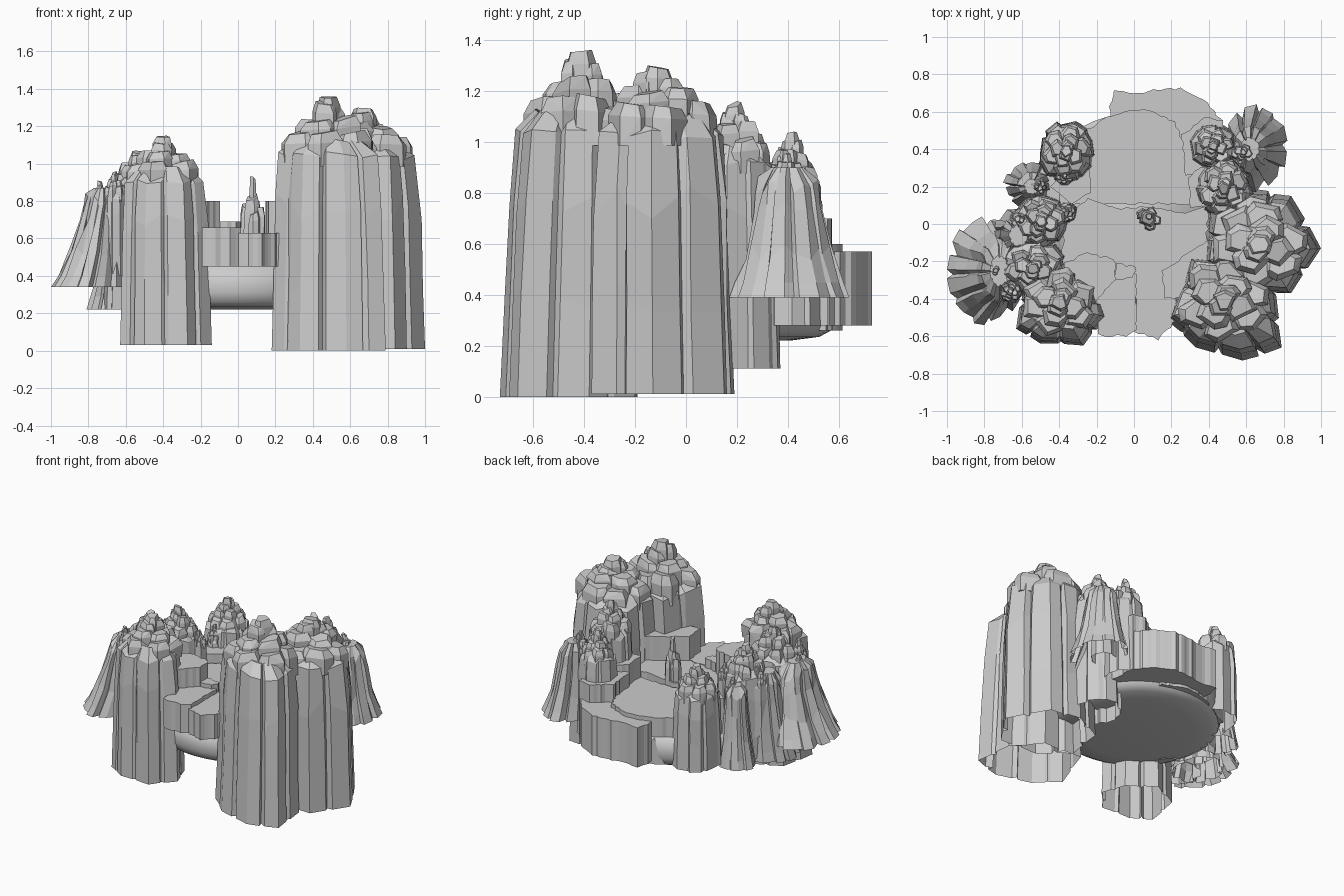
import bpy, bmesh, math, random
from mathutils import Vector

if "Cube" in bpy.data.objects:
    bpy.data.objects.remove(bpy.data.objects["Cube"])

random.seed(8)
U = random.uniform


def finish(bm, name, smooth=False):
    bmesh.ops.recalc_face_normals(bm, faces=bm.faces)
    me = bpy.data.meshes.new(name)
    bm.to_mesh(me)
    bm.free()
    ob = bpy.data.objects.new(name, me)
    bpy.context.collection.objects.link(ob)
    for p in me.polygons:
        p.use_smooth = smooth
    return ob


def slabs(n, depth):
    """Outline of n broad panels split by narrow cracks, filling -1..1."""
    pts, step, a0 = [], 2 * math.pi / n, U(0, 6)
    for i in range(n):
        a, r = a0 + step * (i + U(-.2, .2)), U(.88, 1)
        for da, rr in ((0, r - depth * U(.3, 1)), (step * .12, r), (step * .65, r * U(.95, 1.03))):
            pts.append((rr * math.cos(a + da), rr * math.sin(a + da)))
    xs, ys = zip(*pts)
    f = lambda v, s: 2 * (v - min(s)) / (max(s) - min(s)) - 1
    return [(f(x, xs), f(y, ys)) for x, y in pts]


def panels(corners, box):
    """Same panel-and-crack rhythm along a given footprint, in box units."""
    x0, x1, y0, y1 = box
    c = [Vector((2 * (x - x0) / (x1 - x0) - 1, 2 * (y - y0) / (y1 - y0) - 1)) for x, y in corners]
    pts = []
    for a, b in zip(c, c[1:] + c[:1]):
        pts += [a, a.lerp(b, .4) * U(.96, 1.02), a.lerp(b, .47) * U(.87, .95), a.lerp(b, .56) * U(.98, 1.03)]
    return [tuple(p) for p in pts]


def loft(bm, rings, top=True, bottom=False):
    loops = [[bm.verts.new(p) for p in ring] for ring in rings]
    n = len(loops[0])
    for lo, hi in zip(loops, loops[1:]):
        for i in range(n):
            j = (i + 1) % n
            bm.faces.new((lo[i], lo[j], hi[j], hi[i]))
    if top:
        bm.faces.new(loops[-1])
    if bottom:
        bm.faces.new(loops[0][::-1])


def boulder(bm, x, y, rx, ry, z0, z1):
    """Chipped stone: convex hull of a rough prism with a flat tilted cap."""
    a0, tilt, ta = U(0, 6), (z1 - z0) * U(.05, .22), U(0, 6)
    n, vs = random.choice((5, 6)), []
    angs = [a0 + 2 * math.pi * (i + U(-.25, .25)) / n for i in range(n)]
    for t, s in ((0, 1), (.7, 1.0), (1, .7)):
        for a in angs:
            k = s * U(.9, 1.05)
            z = z0 + (z1 - z0) * t - tilt * t * (.5 + .5 * math.cos(a - ta))
            vs.append(bm.verts.new((x + rx * k * math.cos(a), y + ry * k * math.sin(a), z)))
    res = bmesh.ops.convex_hull(bm, input=vs)
    junk = set(res['geom_interior']) | set(res['geom_unused'])
    bmesh.ops.delete(bm, geom=[v for v in junk if isinstance(v, bmesh.types.BMVert)], context='VERTS')


def pillar(name, box, z0, shoulder, peak, n=7, top=None, foot=None):
    """Tall cracked column (open below) with a crown of stacked stones."""
    x0, x1, y0, y1 = box
    cx, cy, rx, ry = (x0 + x1) / 2, (y0 + y1) / 2, (x1 - x0) / 2, (y1 - y0) / 2
    tx, ty = top or (cx, cy)
    o = panels(foot, box) if foot else slabs(n, .14)
    bm = bmesh.new()
    h, rise = shoulder - z0, peak - shoulder
    rings = []
    for t, s, jit in ((0, 1, 0), (.35, .98, .03), (.7, .96, .05), (.96, .88, .05), (1.03, .62, .08)):
        rings.append([(cx + (tx - cx) * t * .5 + px * rx * s * (1 - jit * U(0, 1)),
                       cy + (ty - cy) * t * .5 + py * ry * s * (1 - jit * U(0, 1)),
                       z0 + h * (t + (U(-.07, .06) if .3 < t < .8 else 0)) - U(0, .04) * (t > .9))
                      for px, py in o])
    loft(bm, rings)
    # tiers: count, distance from centre, stone size, foot and top of stones
    for count, dist, size, low, head in ((6, .5, .36, -.5, .3), (4, .3, .32, -.1, .6),
                                         (2, .14, .24, .2, .86), (1, .0, .24, .3, 1)):
        for k in range(count):
            a = dist * 9 + k * 2 * math.pi / count + U(-.2, .2)
            boulder(bm, tx + dist * rx * math.cos(a), ty + dist * ry * math.sin(a), size * rx, size * ry,
                    shoulder + low * rise, shoulder + rise * (head + U(-.1, .06) * (count > 1)))
    return finish(bm, name)


def skirt(name, box, z0, z1, top, rtop, n=9):
    """Flared, ribbed scree slope, open below."""
    x0, x1, y0, y1 = box
    cx, cy, rx, ry = (x0 + x1) / 2, (y0 + y1) / 2, (x1 - x0) / 2, (y1 - y0) / 2
    o = slabs(n, .2)
    bm = bmesh.new()
    rings = []
    for t, w in ((0, 0), (.12, .2), (.45, .55), (.8, .85), (1, 1)):
        rings.append([(cx + (top[0] - cx) * w + px * (rx + (rtop[0] - rx) * w) * (1 - .12 * w * U(0, 1)),
                       cy + (top[1] - cy) * w + py * (ry + (rtop[1] - ry) * w) * (1 - .12 * w * U(0, 1)),
                       z0 + (z1 - z0) * t - .08 * U(0, 1) * (t > .3)) for px, py in o])
    rings.append([(top[0] + px * rtop[0] * .5, top[1] + py * rtop[1] * .5, z1 + .03) for px, py in o])
    loft(bm, rings)
    return finish(bm, name)


def terrace(name, corners, z0, z1):
    """Flat ledge with a scalloped edge and fluted vertical walls."""
    c = [Vector(p) for p in corners]
    mid = sum(c, Vector((0, 0))) / len(c)
    pts = []
    for a, b in zip(c, c[1:] + c[:1]):
        m = max(2, int((b - a).length / .025))
        for k in range(m):
            p = a.lerp(b, k / m)
            pts.append(p + (mid - p).normalized() * U(0, .016))
    bm = bmesh.new()
    loft(bm, [[(p.x, p.y, z) for p in pts] for z in (z0, z1)], bottom=True)
    return finish(bm, name)


# Right-hand wall of pillars
pillar("right_front_pillar", (.18, .79, -.73, -.19), 0, 1.11, 1.36, top=(.48, -.41),
       foot=[(.18, -.52), (.33, -.66), (.58, -.73), (.79, -.66), (.76, -.38), (.6, -.2), (.3, -.19)])
pillar("right_main_pillar", (.36, 1.0, -.37, .19), .01, 1.09, 1.3, top=(.67, -.11),
       foot=[(.36, -.2), (.55, -.36), (.84, -.37), (1.0, -.13), (.84, .15), (.62, .19), (.4, .08)])
pillar("right_mid_pillar", (.32, .65, .03, .37), .11, .97, 1.16, top=(.48, .19))
pillar("right_back_pillar", (.29, .56, .29, .54), .28, .88, 1.04, 6)
pillar("right_back_small_pillar", (.5, .67, .3, .47), .39, .84, .97, 5)
skirt("right_scree", (.48, .82, .17, .64), .39, .87, (.62, .4), (.1, .13))

# Left-hand wall of pillars
pillar("left_front_pillar", (-.63, -.14, -.65, -.2), .03, .96, 1.15, top=(-.4, -.42),
       foot=[(-.63, -.56), (-.5, -.64), (-.27, -.65), (-.14, -.5), (-.2, -.33), (-.38, -.2), (-.58, -.3)])
pillar("left_second_pillar", (-.72, -.36, -.4, -.08), .22, .9, 1.07)
pillar("left_mid_pillar", (-.65, -.34, -.14, .17), .24, .86, 1.03)
pillar("left_back_pillar", (-.51, -.2, .21, .55), .26, .82, .98, top=(-.36, .39))
for i, (x, y, r, a, b) in enumerate(((-.74, -.25, .075, .8, .91), (-.66, -.36, .07, .85, .96),
                                     (-.36, .06, .06, .78, .87), (-.52, .2, .06, .76, .86),
                                     (-.37, .26, .06, .74, .83), (-.6, .02, .07, .8, .9))):
    pillar(f"left_knob_{i + 1}", (x - r, x + r, y - r, y + r), .4, a, b, 5)
skirt("left_scree", (-1.0, -.6, -.54, .04), .34, .84, (-.72, -.25), (.1, .17), 12)
skirt("left_lower_scree", (-.81, -.5, -.3, .08), .22, .8, (-.62, -.06), (.1, .12))
skirt("left_back_scree", (-.7, -.42, .08, .33), .24, .78, (-.55, .2), (.08, .08))

# Smooth bowl beneath the canyon floor
bm = bmesh.new()
loft(bm, [[((.58 * s) * math.cos(a), .03 + (.58 * s) * math.sin(a), z)
           for a in [2 * math.pi * i / 48 for i in range(48)]]
          for s, z in ((.65, .22), (.85, .235), (.93, .26), (.96, .31), (.97, .46))], bottom=True)
bowl = finish(bm, "canyon_bowl", True)

# Stepped canyon floor
terrace("back_ledge", [(-.14, .6), (-.12, .72), (.02, .7), (.1, .73), (.25, .73), (.38, .67), (.47, .56),
                       (.4, .3), (-.1, .3)], .28, .57)
terrace("back_floor", [(-.4, .1), (-.42, .42), (-.24, .52), (-.1, .6), (.08, .62), (.22, .55), (.32, .35),
                       (.36, .1)], .26, .6)
terrace("middle_floor", [(-.4, -.3), (-.38, .04), (-.25, .14), (-.1, .09), (.08, .1), (.28, .06), (.4, .1),
                         (.4, -.3)], .4, .625)
terrace("right_shelf", [(.27, .25), (.25, .48), (.38, .58), (.48, .56), (.5, .3)], .28, .7)
terrace("right_high_shelf", [(.3, .08), (.28, .25), (.36, .32), (.45, .3), (.45, .08)], .3, .75)
terrace("left_shelf", [(-.34, .1), (-.22, .16), (-.24, .3), (-.36, .34), (-.45, .2)], .3, .68)

# Blocks closing the front gap
terrace("front_left_block", [(-.22, -.28), (-.2, -.6), (-.04, -.61), (.02, -.57), (.02, -.26), (-.08, -.24)], .45, .66)
terrace("front_right_block", [(.0, -.25), (.0, -.58), (.13, -.63), (.25, -.5), (.22, -.28), (.1, -.23)], .45, .63)
terrace("gate_ledge_left", [(-.36, -.4), (-.2, -.42), (-.09, -.3), (-.1, -.18), (-.25, -.15), (-.38, -.2)], .45, .8)
terrace("gate_ledge_right", [(.16, -.4), (.3, -.4), (.42, -.2), (.4, -.08), (.3, -.14), (.14, -.25)], .45, .8)
terrace("gate_sill", [(-.12, -.3), (.0, -.3), (.02, -.22), (-.1, -.2)], .45, .69)

# Lone spire on the floor
bm = bmesh.new()
for dx, dy, r, z in ((0, 0, .05, .84), (.005, .01, .022, .935), (.04, -.01, .035, .77),
                     (-.03, .02, .035, .79), (.02, .035, .03, .8), (.01, -.035, .035, .75)):
    boulder(bm, .075 + dx, .03 + dy, r, r, .6, z)
finish(bm, "centre_spire")
